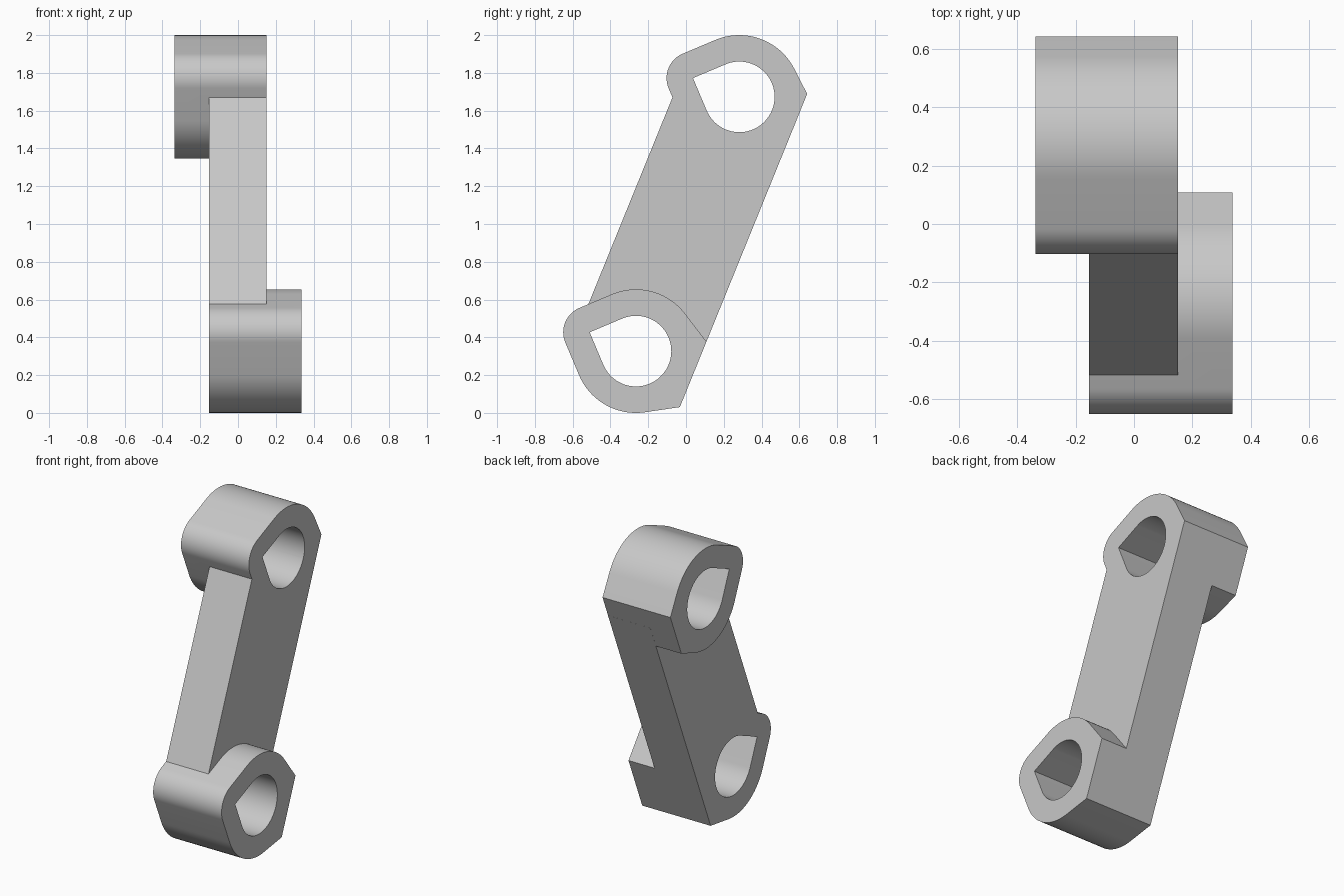
import bpy, bmesh, math
from mathutils import Vector

cube = bpy.data.objects.get("Cube")
if cube:
    bpy.data.objects.remove(cube, do_unlink=True)

# Link axis in the side plane: local a runs across the arm, b along it
TILT = math.radians(67.87)
ACROSS = Vector((0, math.sin(TILT), -math.cos(TILT)))
ALONG = Vector((0, math.cos(TILT), math.sin(TILT)))
LOWER = Vector((0, -0.265, 0.327))
UPPER = Vector((0, 0.282, 1.673))
OUTER, BORE, WALL = 0.327, 0.187, 0.14
TIP = BORE * math.sqrt(2)
ARM_X = (-0.154, 0.15)

steel = bpy.data.materials.new("light grey")
steel.use_nodes = True
grey = (0.58, 0.58, 0.58, 1)
steel.diffuse_color = grey
steel.node_tree.nodes["Principled BSDF"].inputs["Base Color"].default_value = grey


def arc(centre_a, radius, start, end, steps):
    angles = [math.radians(start + (end - start) * i / steps) for i in range(steps + 1)]
    return [(centre_a + radius * math.cos(t), radius * math.sin(t)) for t in angles]


def prism(name, origin, outline, x0, x1):
    """Extrude an outline given in arm coordinates from x0 to x1."""
    bm = bmesh.new()
    verts = [bm.verts.new(origin + ACROSS * a + ALONG * b + Vector((x0, 0, 0)))
             for a, b in outline]
    face = bm.faces.new(verts)
    new = bmesh.ops.extrude_face_region(bm, geom=[face])["geom"]
    bmesh.ops.translate(bm, vec=(x1 - x0, 0, 0),
                        verts=[v for v in new if isinstance(v, bmesh.types.BMVert)])
    bmesh.ops.recalc_face_normals(bm, faces=bm.faces)
    mesh = bpy.data.meshes.new(name)
    bm.to_mesh(mesh)
    bm.free()
    mesh.materials.append(steel)
    obj = bpy.data.objects.new(name, mesh)
    bpy.context.collection.objects.link(obj)
    return obj


def boss_outline(flat):
    """Rounded nose, round body and a flat back with two corners."""
    turn = 2 * math.degrees(math.atan(flat / OUTER))
    return (arc(0, OUTER, turn, 135, 28) + arc(-TIP, WALL, 135, 225, 24)
            + arc(0, OUTER, 225, 360 - turn, 28) + [(OUTER, -flat), (OUTER, flat)])


# Arm and the two bosses, offset to opposite sides
length = (UPPER - LOWER).length
arm = prism("link_arm", LOWER, [(-OUTER, 0), (OUTER, 0), (OUTER, length), (-OUTER, length)], *ARM_X)
lower_boss = prism("lower_boss", LOWER, boss_outline(0.187), ARM_X[0], 0.337)
upper_boss = prism("upper_boss", UPPER, boss_outline(0.15), -0.337, ARM_X[1])

# Teardrop bores
teardrop = arc(0, BORE, -135, 135, 64) + [(-TIP, 0)]
cutters = [prism(n + "_bore_cutter", c, teardrop, -0.6, 0.6)
           for n, c in (("lower", LOWER), ("upper", UPPER))]

for part, operation in ((lower_boss, "UNION"), (upper_boss, "UNION"),
                        (cutters[0], "DIFFERENCE"), (cutters[1], "DIFFERENCE")):
    mod = arm.modifiers.new(part.name, "BOOLEAN")
    mod.operation = operation
    mod.solver = "EXACT"
    mod.object = part
bpy.ops.object.select_all(action="DESELECT")
arm.select_set(True)
bpy.context.view_layer.objects.active = arm
for mod in list(arm.modifiers):
    bpy.ops.object.modifier_apply(modifier=mod.name)
for part in [lower_boss, upper_boss] + cutters:
    bpy.data.objects.remove(part, do_unlink=True)

bpy.ops.object.shade_smooth_by_angle(angle=math.radians(25))
